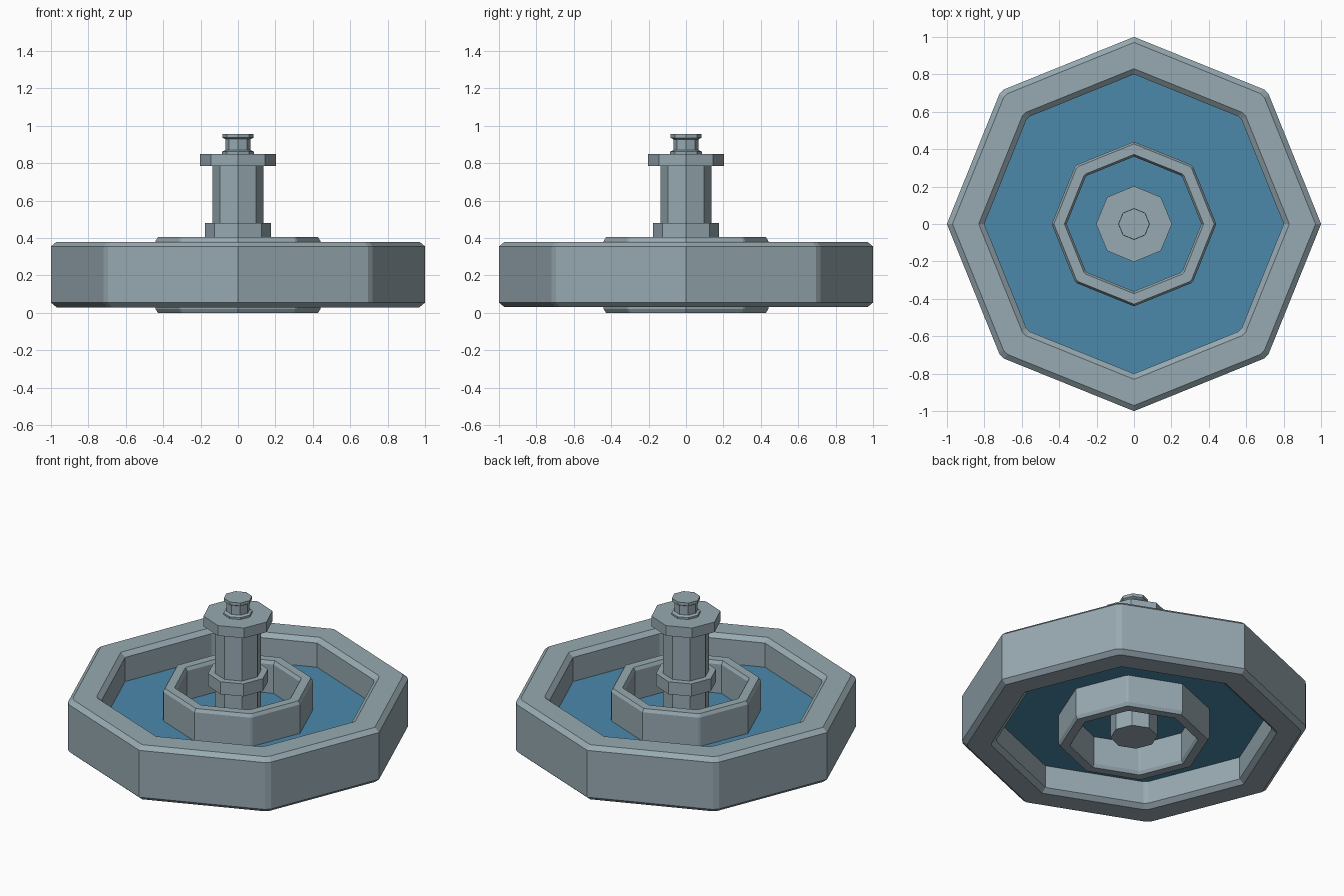
import bpy, bmesh, math

if "Cube" in bpy.data.objects:
    bpy.data.objects.remove(bpy.data.objects["Cube"])


def material(name, rgb):
    m = bpy.data.materials.new(name)
    m.diffuse_color = (*rgb, 1)
    m.use_nodes = True
    m.node_tree.nodes["Principled BSDF"].inputs["Base Color"].default_value = m.diffuse_color
    return m


STONE = material("grey_stone", (0.31, 0.40, 0.44))
WATER = material("blue_water", (0.07, 0.25, 0.41))

# Octagon angles with corners on the axes; the rings have blunted diagonal corners
OCTAGON = [i * 45 for i in range(8)]
BLUNT = [a for i in range(4) for a in (i * 90, i * 90 + 44, i * 90 + 46)]


def lathe(name, profile, mat, angles=OCTAGON, closed=False):
    """Spin (radius, z) points through the angles; closed makes a ring, otherwise ends are capped."""
    bm = bmesh.new()
    n = len(angles)
    loops = [[bm.verts.new((r * math.cos(math.radians(a)), r * math.sin(math.radians(a)), z))
              for a in angles] for r, z in profile]
    pairs = list(zip(loops, loops[1:]))
    if closed:
        pairs.append((loops[-1], loops[0]))
    else:
        bm.faces.new(loops[0][::-1])
        if len(loops) > 1:
            bm.faces.new(loops[-1])
    for lo, hi in pairs:
        for i in range(n):
            j = (i + 1) % n
            bm.faces.new((lo[i], lo[j], hi[j], hi[i]))
    if len(loops) > 1:
        bmesh.ops.recalc_face_normals(bm, faces=bm.faces[:])
    else:
        bmesh.ops.reverse_faces(bm, faces=bm.faces[:])
    me = bpy.data.meshes.new(name)
    bm.to_mesh(me)
    bm.free()
    me.materials.append(mat)
    ob = bpy.data.objects.new(name, me)
    bpy.context.collection.objects.link(ob)
    return ob


# Outer basin wall with chamfered rims
lathe("basin_wall", [(0.97, 0.03), (1.0, 0.055), (1.0, 0.355), (0.97, 0.38),
                     (0.83, 0.38), (0.80, 0.355), (0.80, 0.055), (0.83, 0.03)],
      STONE, BLUNT, True)

# Inner ring wall
lathe("inner_ring", [(0.428, 0.0), (0.44, 0.02), (0.44, 0.385), (0.428, 0.405),
                     (0.372, 0.405), (0.36, 0.385), (0.36, 0.02), (0.372, 0.0)],
      STONE, BLUNT, True)

# Water surface
lathe("water", [(0.81, 0.2)], WATER)

# Central column, its collar and its cap slab
lathe("column", [(0.137, 0.04), (0.137, 0.79)], STONE)
lathe("column_collar", [(0.177, 0.40), (0.177, 0.48)], STONE)
lathe("column_cap", [(0.203, 0.785), (0.203, 0.85)], STONE)

# Spout on top: foot, neck and flared lip
lathe("spout", [(0.085, 0.85), (0.085, 0.862), (0.068, 0.87), (0.068, 0.928),
                (0.083, 0.936), (0.083, 0.955)], STONE)
